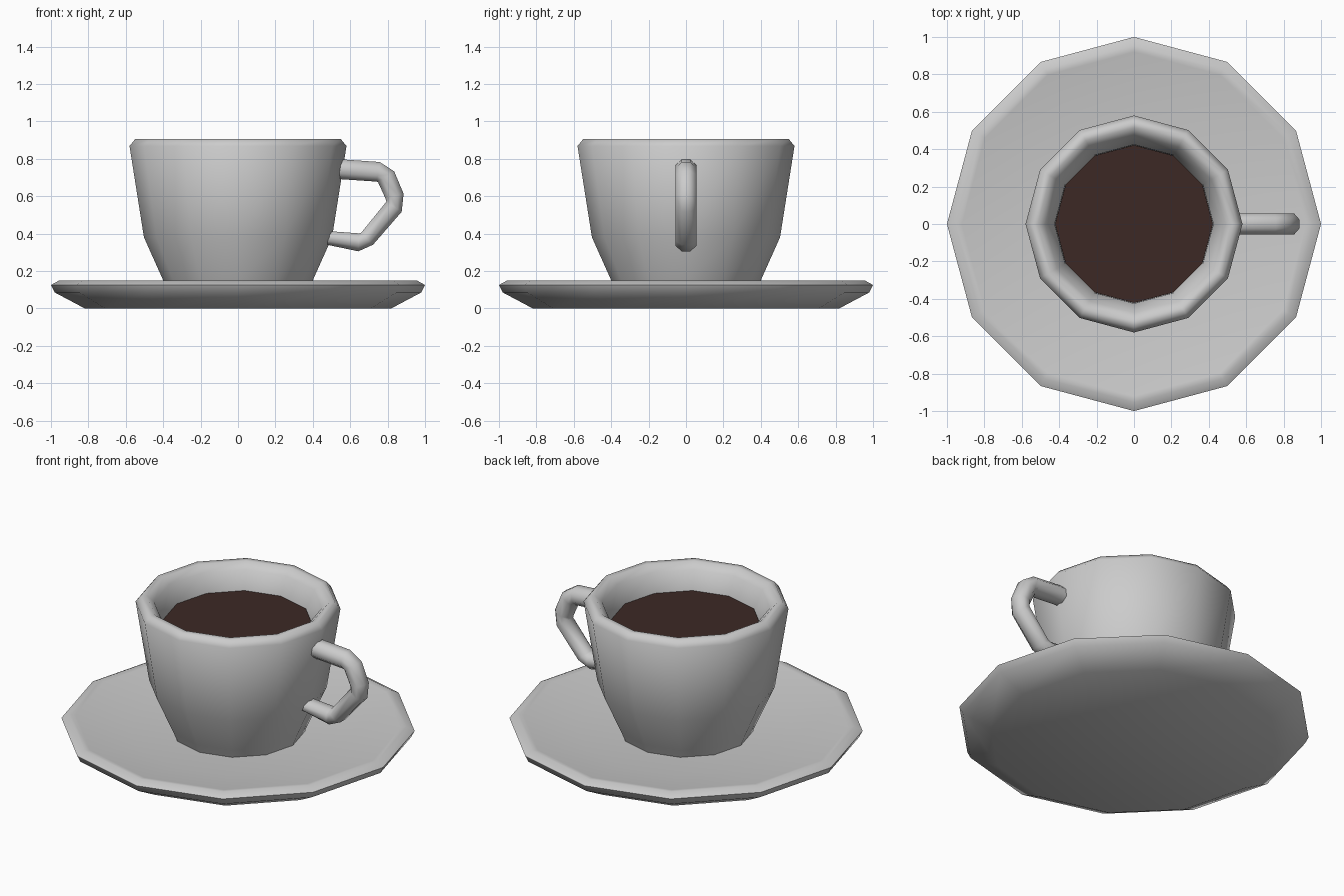
import bpy, bmesh
from math import sin, cos, pi, radians
from mathutils import Vector

if "Cube" in bpy.data.objects:
    bpy.data.objects.remove(bpy.data.objects["Cube"])

SIDES = 12


def finish(name, rings, angle=60):
    """Skin a list of closed point rings, cap both ends and shade smooth."""
    bm = bmesh.new()
    loops = [[bm.verts.new(p) for p in ring] for ring in rings]
    n = len(loops[0])
    for a, b in zip(loops, loops[1:]):
        for i in range(n):
            j = (i + 1) % n
            bm.faces.new((a[i], a[j], b[j], b[i]))
    bm.faces.new(loops[0][::-1])
    bm.faces.new(loops[-1])
    bmesh.ops.recalc_face_normals(bm, faces=bm.faces)
    mesh = bpy.data.meshes.new(name)
    bm.to_mesh(mesh)
    bm.free()
    obj = bpy.data.objects.new(name, mesh)
    bpy.context.collection.objects.link(obj)
    bpy.ops.object.select_all(action='DESELECT')
    obj.select_set(True)
    bpy.context.view_layer.objects.active = obj
    bpy.ops.object.shade_smooth_by_angle(angle=radians(angle))
    return obj


def lathe(name, profile, angle=60):
    """Turn an (r, z) profile around z."""
    return finish(name, [[(r * cos(2 * pi * i / SIDES), r * sin(2 * pi * i / SIDES), z)
                          for i in range(SIDES)] for r, z in profile], angle)


def tube(name, path, half_width, sides=8):
    """Sweep an octagon along (x, z, half thickness) points in the xz plane."""
    pts = [Vector((x, 0, z)) for x, z, _ in path]
    rings = []
    for k, p in enumerate(pts):
        t = (pts[min(k + 1, len(pts) - 1)] - pts[max(k - 1, 0)]).normalized()
        normal = Vector((-t.z, 0, t.x))
        ring = []
        for i in range(sides):
            a = 2 * pi * (i + 0.5) / sides
            s = 1 / cos(pi / sides)
            ring.append(p + normal * (path[k][2] * s * cos(a))
                        + Vector((0, half_width * s * sin(a), 0)))
        rings.append(ring)
    return finish(name, rings)


# Saucer: flat foot, flared underside, chamfered rim, shallow dish
lathe("saucer", [(0.82, 0), (0.98, 0.085), (1.0, 0.125), (0.955, 0.15),
                 (0.92, 0.145), (0.62, 0.095)])

# Cup: outer wall, rounded lip, inner wall and floor
lathe("cup", [(0.375, 0.09), (0.40, 0.15), (0.503, 0.38), (0.58, 0.868),
              (0.55, 0.905), (0.515, 0.905), (0.475, 0.868),
              (0.425, 0.76), (0.40, 0.40), (0.30, 0.18)])

# Coffee surface
coffee = lathe("coffee", [(0.415, 0.74), (0.422, 0.762)], 20)
mat = bpy.data.materials.new("coffee_brown")
mat.diffuse_color = (0.045, 0.022, 0.018, 1)
mat.use_nodes = True
mat.node_tree.nodes["Principled BSDF"].inputs["Base Color"].default_value = mat.diffuse_color
coffee.data.materials.append(mat)

# Handle
tube("handle", [(0.53, 0.745, 0.053), (0.75, 0.73, 0.053), (0.792, 0.703, 0.052),
                (0.837, 0.60, 0.05), (0.834, 0.543, 0.049), (0.69, 0.372, 0.045),
                (0.645, 0.353, 0.048), (0.47, 0.378, 0.036)], 0.055)
